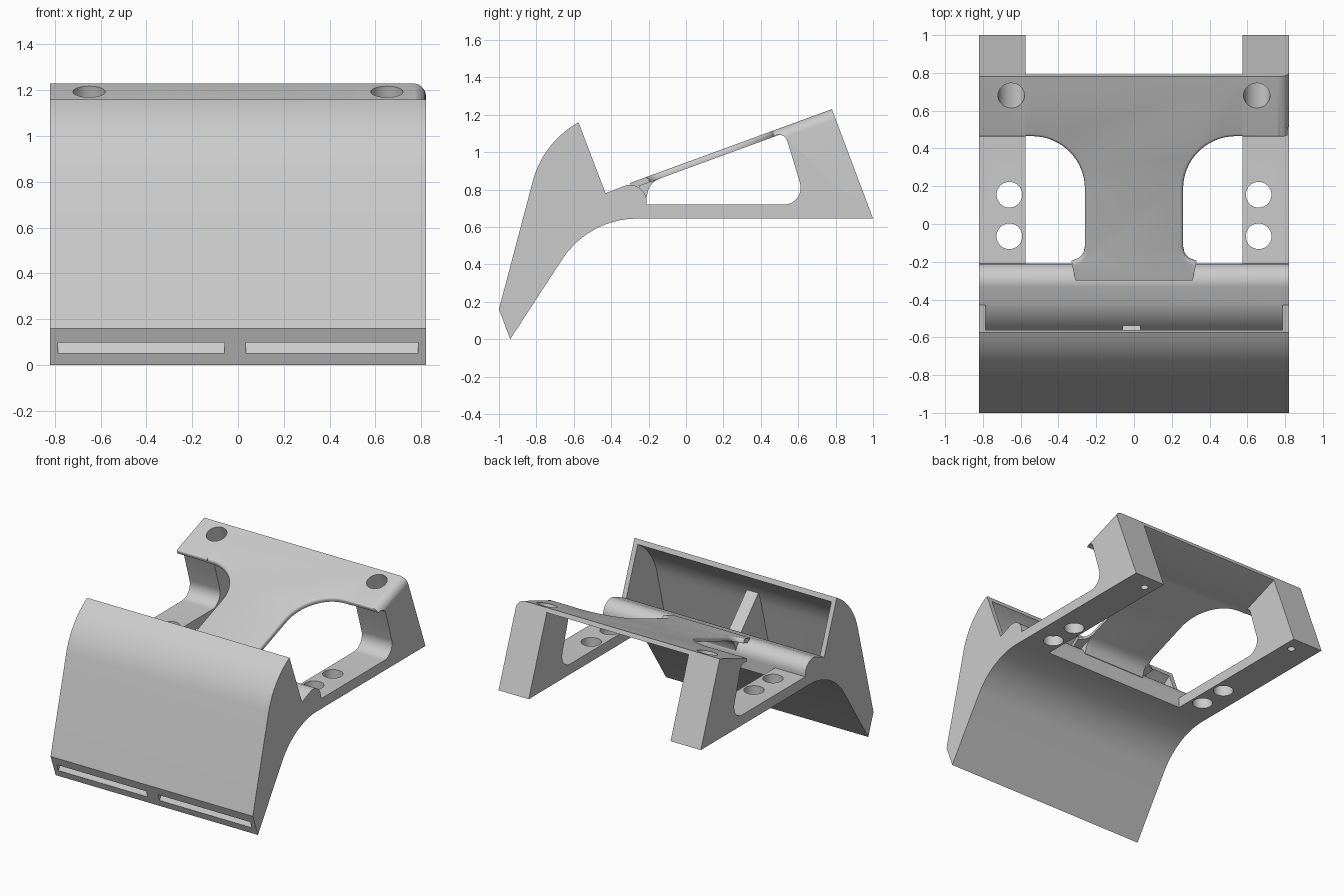
import bpy
import bmesh
import math
from mathutils import Vector

cube = bpy.data.objects.get("Cube")
if cube:
    bpy.data.objects.remove(cube)

W = 0.82                      # half width

grey = bpy.data.materials.new("plain_grey")
grey.use_nodes = True
tone = (0.6, 0.6, 0.6, 1)
grey.diffuse_color = tone
grey.node_tree.nodes["Principled BSDF"].inputs["Base Color"].default_value = tone


def deck(y):
    """Height of the sloping top deck."""
    return 1.23 + (y - 0.78) * 0.366


def rounded(points, steps=10):
    """Turn (u, v, radius) corners into arcs."""
    out = []
    for i, p in enumerate(points):
        c = Vector(p[:2])
        if len(p) < 3:
            out.append(c)
            continue
        r = p[2]
        a = (Vector(points[i - 1][:2]) - c).normalized()
        b = (Vector(points[(i + 1) % len(points)][:2]) - c).normalized()
        half = a.angle(b) / 2
        centre = c + (a + b).normalized() * r / math.sin(half)
        t = r / math.tan(half)
        start, end = c + a * t - centre, c + b * t - centre
        for k in range(steps + 1):
            spoke = start.slerp(end, k / steps).normalized()
            out.append(centre + spoke * r)
    return out


def along_x(u, v, w):
    return (w, u, v)


def prism(name, points, w0, w1, place=along_x, edge_rule=None):
    """Extrude a profile from w0 to w1; optionally round chosen edges."""
    bm = bmesh.new()
    pts = rounded(points)
    rings = [[bm.verts.new(place(p[0], p[1], w)) for p in pts] for w in (w0, w1)]
    for ring in rings:
        bm.faces.new(ring)
    n = len(pts)
    for i in range(n):
        j = (i + 1) % n
        bm.faces.new((rings[0][i], rings[0][j], rings[1][j], rings[1][i]))
    bmesh.ops.recalc_face_normals(bm, faces=bm.faces)
    if edge_rule:
        chosen = [e for e in bm.edges if edge_rule(e)]
        bmesh.ops.bevel(bm, geom=chosen, offset=0.018, segments=4,
                        profile=0.5, affect='EDGES')
    mesh = bpy.data.meshes.new(name)
    bm.to_mesh(mesh)
    bm.free()
    mesh.materials.append(grey)
    obj = bpy.data.objects.new(name, mesh)
    bpy.context.collection.objects.link(obj)
    return obj


def rod(name, centre, radius, length, direction):
    axis = Vector(direction).normalized()
    bpy.ops.mesh.primitive_cylinder_add(vertices=40, radius=radius, depth=length,
                                        location=centre)
    obj = bpy.context.object
    obj.name = name
    obj.rotation_euler = axis.to_track_quat('Z', 'Y').to_euler()
    obj.data.materials.append(grey)
    return obj


def combine(target, other, operation):
    mod = target.modifiers.new("combine", 'BOOLEAN')
    mod.operation = operation
    mod.solver = 'EXACT'
    mod.object = other
    bpy.context.view_layer.objects.active = target
    bpy.ops.object.modifier_apply(modifier=mod.name)
    bpy.data.objects.remove(other)


# Front hood with curved underside and rear ridge
body = prism("hood_and_frame", [
    (-1, 0.16), (-0.94, 0), (-0.52, 0.645, 0.477), (-0.21, 0.645),
    (-0.21, deck(-0.21), 0.09), (-0.43, 0.78), (-0.575, 1.16),
    (-0.765, 1.05, 0.51)], -W, W)

# Hollow inside the hood, running out through the lower slots
cavity = prism("cavity", [
    (-0.97, 0.033), (-0.512, 0.739, 0.3), (-0.43, 0.78), (-0.40, 0.90),
    (-0.477, 1.175), (-0.737, 1.025, 0.48), (-0.99, 0.05)], -0.785, 0.785)
combine(body, cavity, 'DIFFERENCE')

# Rib dividing the hollow
rib = prism("rib", [(-0.98, 0.107), (-0.957, 0.045), (-0.53, 0.69),
                    (-0.76, 0.93)], -0.06, 0.035)
combine(body, rib, 'UNION')

# Side arms with raised rear posts
arm_profile = [
    (-0.25, 0.645), (1, 0.645), (0.78, 1.23), (0.46, deck(0.46), 0.012),
    (0.47, deck(0.47) - 0.03), (0.527, deck(0.527) - 0.03, 0.045),
    (0.645, 0.72, 0.09), (-0.25, 0.72)]
for side, x0, x1 in (("right", 0.575, W), ("left", -W, -0.575)):
    arm = prism(side + "_arm", arm_profile, x0, x1)
    if side == "right":
        # Rounded outer shoulder on one side only
        r = 0.06
        arc = [(W - r + r * math.sin(t), r * math.cos(t) - r)
               for t in [k * math.pi / 16 for k in range(9)]]
        shoulder = prism("shoulder_cut", arc + [(W + 0.02, -r), (W + 0.02, 0.02),
                                                (W - r, 0.02)], 0.4, 0.9,
                         lambda u, v, w: (u, w, v + deck(w)))
        combine(arm, shoulder, 'DIFFERENCE')
    combine(body, arm, 'UNION')


# Thin sloping deck, waisted between the two openings
def half_outline():
    arc = [(0.54 - 0.28 * math.cos(t), 0.18 + 0.28 * math.sin(t))
           for t in [k * math.pi / 32 for k in range(17)]]
    return [(0.31, -0.3), (0.33, -0.205), (0.29, -0.19), (0.268, -0.165),
            (0.26, -0.13)] + arc + [(0.6, 0.46), (0.6, 0.78)]


def opening_edge(e):
    a, b = (v.co for v in e.verts)
    mid = (a + b) / 2
    on_top = all(abs(v.z - deck(v.y)) < 1e-4 for v in (a, b))
    return (on_top and -0.2 < mid.y < 0.461 and abs(mid.x) > 0.2
            and a.x * b.x > 0)


half = half_outline()
outline = half + [(-x, y) for x, y in reversed(half)]
plate = prism("deck_plate", outline, 0, -0.03,
              lambda u, v, w: (u, v - w * 0.376, deck(v) + w), opening_edge)
combine(body, plate, 'UNION')

# Fillet under the deck where it meets the ridge
web = prism("deck_fillet", [(-0.25, 0.74), (-0.21, 0.76), (-0.2, 0.805),
                            (-0.175, 0.84), (-0.135, 0.862), (-0.09, 0.885),
                            (-0.25, 0.83)], -0.255, 0.255)
combine(body, web, 'UNION')

# Holes through the arms and stepped bores down the posts
slant = Vector((0, 0.22, -0.585)).normalized()
for s in (-1, 1):
    for y in (0.155, -0.065):
        combine(body, rod("arm_hole", (s * 0.66, y, 0.68), 0.068, 0.2, (0, 0, 1)),
                'DIFFERENCE')
    mouth = Vector((s * 0.65, 0.68, deck(0.68)))
    combine(body, rod("wide_bore", mouth + slant * 0.2, 0.07, 0.5, slant),
            'DIFFERENCE')
    combine(body, rod("narrow_bore", mouth + slant * 0.5, 0.025, 0.4, slant),
            'DIFFERENCE')

# Smooth curves, crisp edges
bpy.ops.object.select_all(action='DESELECT')
body.select_set(True)
bpy.context.view_layer.objects.active = body
bpy.ops.object.shade_smooth_by_angle(angle=math.radians(30))
